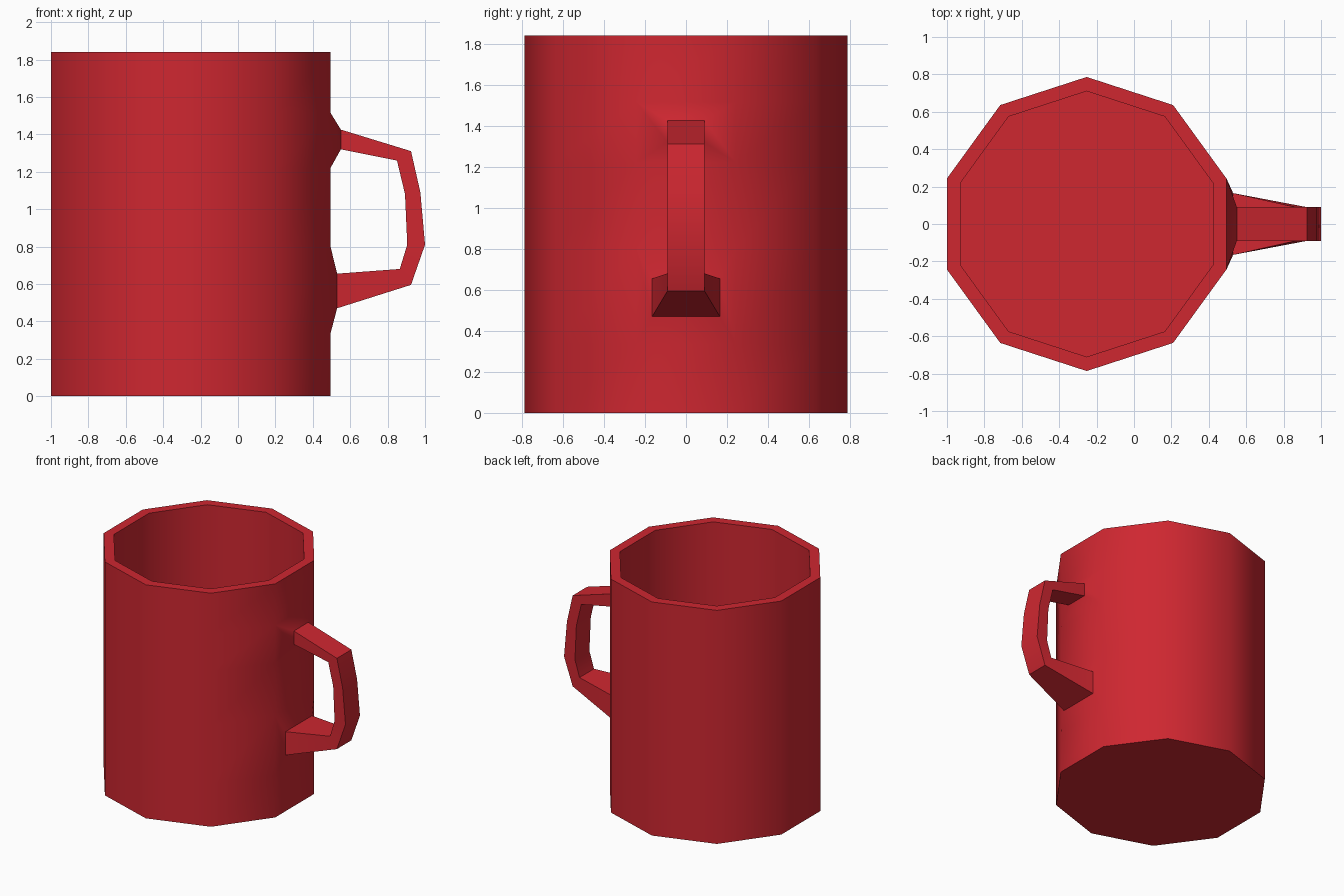
import bpy, bmesh
from math import cos, sin, radians

if "Cube" in bpy.data.objects:
    bpy.data.objects.remove(bpy.data.objects["Cube"])

SIDES, CX = 10, -0.253
R_OUT, R_IN, HEIGHT, FLOOR = 0.786, 0.71, 1.84, 0.08
bm = bmesh.new()


def decagon(r, z):
    # starts at -18 degrees so that side 0 faces the handle (+x)
    return [bm.verts.new((CX + r * cos(radians(36 * i - 18)),
                          r * sin(radians(36 * i - 18)), z)) for i in range(SIDES)]


def bridge(a, b, skip=()):
    n = len(a)
    for i in range(n):
        if i not in skip:
            bm.faces.new((a[i], a[(i + 1) % n], b[(i + 1) % n], b[i]))


# cup: outer wall with two openings for the handle roots, rim, inside, floor
outer = [decagon(R_OUT, z) for z in (0, 0.335, 0.80, 1.22, 1.515, HEIGHT)]
for k in range(5):
    bridge(outer[k], outer[k + 1], skip=(0,) if k in (1, 3) else ())
inner_top, inner_bottom = decagon(R_IN, HEIGHT), decagon(R_IN, FLOOR)
bridge(outer[5], inner_top)
bridge(inner_top, inner_bottom)
bm.faces.new(inner_bottom)
bm.faces.new(outer[0][::-1])

# handle: sections (outer x, z, inner x, z, half width) from lower to upper root
sections = [(0.53, 0.47, 0.53, 0.655, 0.165),
            (0.925, 0.595, 0.865, 0.68, 0.09),
            (1.0, 0.81, 0.905, 0.81, 0.09),
            (0.975, 1.09, 0.893, 1.08, 0.09),
            (0.925, 1.31, 0.85, 1.26, 0.09),
            (0.55, 1.425, 0.55, 1.32, 0.09)]
loops = [[bm.verts.new(p) for p in ((xo, -w, zo), (xo, w, zo), (xi, w, zi), (xi, -w, zi))]
         for xo, zo, xi, zi, w in sections]
low = [outer[1][0], outer[1][1], outer[2][1], outer[2][0]]
high = [outer[4][0], outer[4][1], outer[3][1], outer[3][0]]
loops = [low] + loops + [high]
for a, b in zip(loops, loops[1:]):
    bridge(a, b)

bmesh.ops.recalc_face_normals(bm, faces=bm.faces)
mesh = bpy.data.meshes.new("mug")
bm.to_mesh(mesh)
bm.free()
mug = bpy.data.objects.new("mug", mesh)
bpy.context.collection.objects.link(mug)

red = bpy.data.materials.new("red")
red.diffuse_color = (0.62, 0.02, 0.03, 1)
red.use_nodes = True
red.node_tree.nodes["Principled BSDF"].inputs["Base Color"].default_value = red.diffuse_color
mesh.materials.append(red)

bpy.context.view_layer.objects.active = mug
mug.select_set(True)
bpy.ops.object.shade_smooth_by_angle(angle=radians(40))
